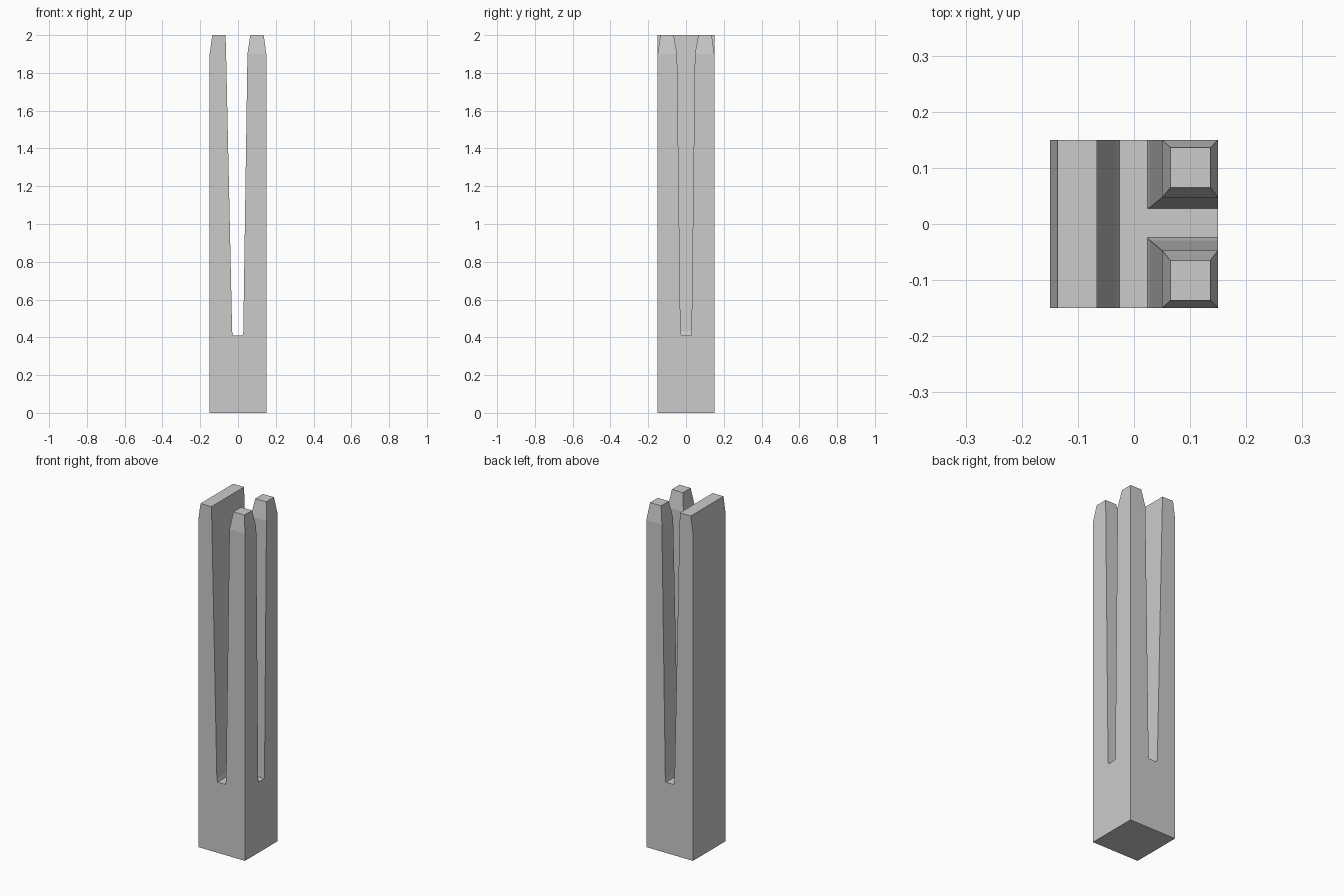
import bpy, bmesh

if "Cube" in bpy.data.objects:
    bpy.data.objects.remove(bpy.data.objects["Cube"])

bm = bmesh.new()
H = 0.15            # half width of the post
FLOOR = 0.41        # bottom of the slots
XL, XR = -0.026, 0.024   # main slot at its floor
YF, YB = -0.024, 0.028   # cross slot at its floor


def face(*pts):
    bm.faces.new([bm.verts.new(p) for p in pts])


def tine(sections):
    """Stack of rectangles (z, x0, x1, y0, y1), open below, capped on top."""
    rings = [[bm.verts.new(p) for p in ((x0, y0, z), (x1, y0, z), (x1, y1, z), (x0, y1, z))]
             for z, x0, x1, y0, y1 in sections]
    for a, b in zip(rings, rings[1:]):
        for i in range(4):
            j = (i + 1) % 4
            bm.faces.new((a[i], a[j], b[j], b[i]))
    bm.faces.new(rings[-1])


# wide tine on the left
tine([(FLOOR, -H, XL, -H, H), (0.43, -H, -0.031, -H, H),
      (1.9, -H, -0.063, -H, H), (2.0, -0.136, -0.066, -H, H)])

# two narrow tines on the right, front and back
for s, y in ((-1, YF), (1, YB)):
    rows = [(FLOOR, XR, H, y, s * H), (0.43, 0.028, H, s * 0.029, s * H),
            (1.9, 0.05, H, s * 0.047, s * H), (2.0, 0.065, 0.136, s * 0.065, s * 0.136)]
    tine([(z, x0, x1, min(a, b), max(a, b)) for z, x0, x1, a, b in rows])

# solid base with slot floors
face((-H, -H, 0), (-H, H, 0), (H, H, 0), (H, -H, 0))
face((-H, -H, 0), (H, -H, 0), (H, -H, FLOOR), (XR, -H, FLOOR), (XL, -H, FLOOR), (-H, -H, FLOOR))
face((-H, H, 0), (-H, H, FLOOR), (XL, H, FLOOR), (XR, H, FLOOR), (H, H, FLOOR), (H, H, 0))
face((-H, -H, 0), (-H, -H, FLOOR), (-H, H, FLOOR), (-H, H, 0))
face((H, -H, 0), (H, H, 0), (H, H, FLOOR), (H, YB, FLOOR), (H, YF, FLOOR), (H, -H, FLOOR))
face((XL, -H, FLOOR), (XR, -H, FLOOR), (XR, YF, FLOOR), (XR, YB, FLOOR), (XR, H, FLOOR), (XL, H, FLOOR))
face((XR, YF, FLOOR), (H, YF, FLOOR), (H, YB, FLOOR), (XR, YB, FLOOR))

# weld and merge flat faces
bmesh.ops.remove_doubles(bm, verts=bm.verts[:], dist=1e-5)
bmesh.ops.recalc_face_normals(bm, faces=bm.faces[:])
bmesh.ops.dissolve_limit(bm, angle_limit=0.002, verts=bm.verts[:], edges=bm.edges[:])

mesh = bpy.data.meshes.new("forked_post")
bm.to_mesh(mesh)
bm.free()
bpy.context.collection.objects.link(bpy.data.objects.new("forked_post", mesh))
